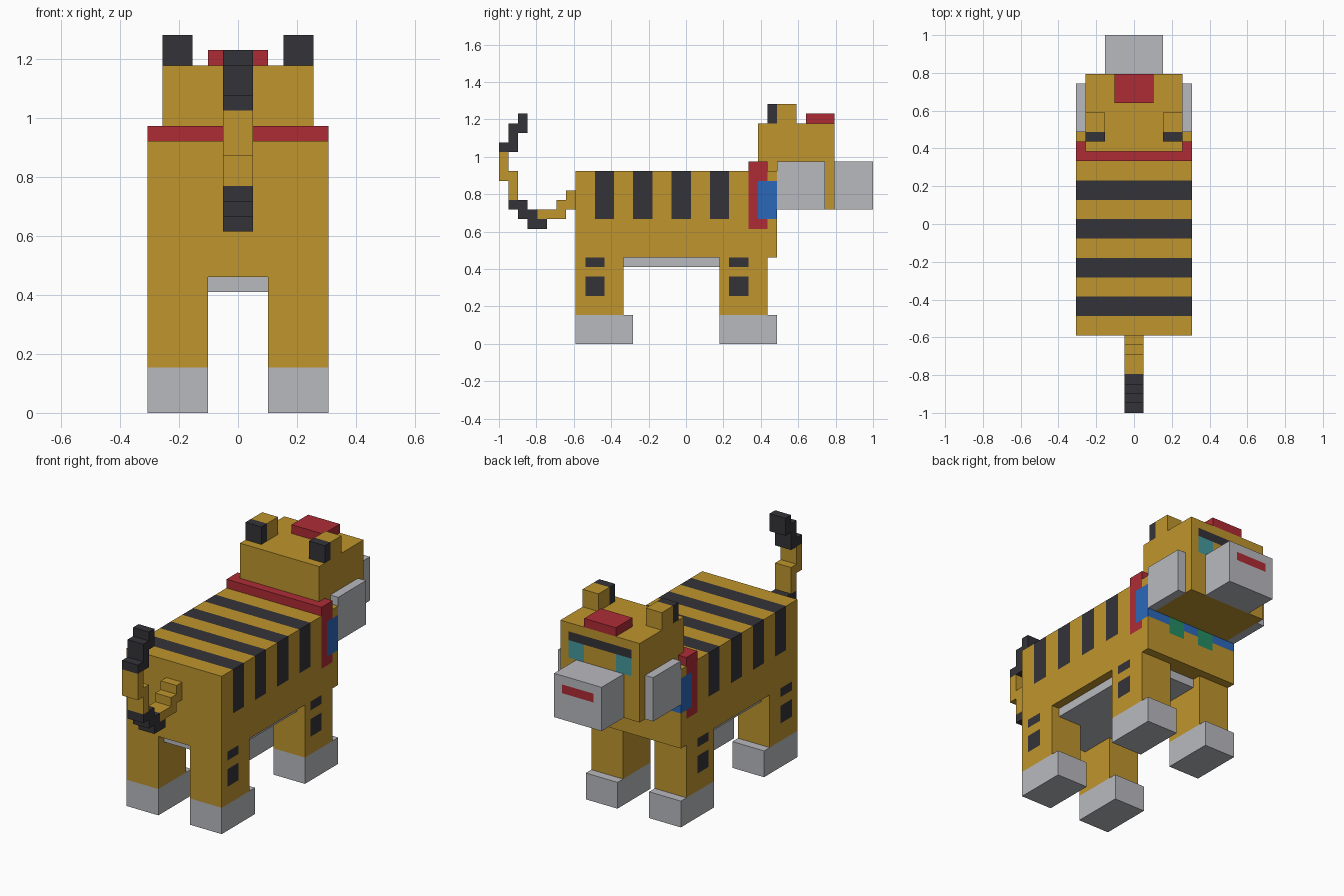
import bpy
import bmesh
from mathutils import Vector

cube = bpy.data.objects.get("Cube")
if cube:
    bpy.data.objects.remove(cube, do_unlink=True)

U = 2 / 39  # one block of the grid; y counts from the tail end


def linear(c):
    c /= 255
    return c / 12.92 if c <= 0.04045 else ((c + 0.055) / 1.055) ** 2.4


def material(name, *rgb):
    mat = bpy.data.materials.new(name)
    mat.use_nodes = True
    color = [linear(c) for c in rgb] + [1]
    mat.diffuse_color = color
    bsdf = next(n for n in mat.node_tree.nodes if n.type == 'BSDF_PRINCIPLED')
    bsdf.inputs["Base Color"].default_value = color
    bsdf.inputs["Roughness"].default_value = 0.9
    return mat


GOLD = material("golden_fur", 191, 149, 45)
DARK = material("charcoal", 52, 51, 57)
GREY = material("pale_grey", 185, 186, 191)
RED = material("red", 174, 44, 53)
BLUE = material("blue", 43, 104, 185)
TEAL = material("teal", 70, 154, 159)
GREEN = material("green", 36, 140, 100)


def box(name, x, y, z, mats, cuts=((), (), ()), rule=None):
    """Block between grid limits, sliced at the cuts and painted by the rule."""
    bm = bmesh.new()
    bmesh.ops.create_cube(bm, size=1)
    lims = (x, y, z)
    for v in bm.verts:
        v.co = Vector([lims[i][0] if v.co[i] < 0 else lims[i][1] for i in range(3)])
    for axis in range(3):
        normal = Vector([float(i == axis) for i in range(3)])
        for c in cuts[axis]:
            geom = bm.verts[:] + bm.edges[:] + bm.faces[:]
            bmesh.ops.bisect_plane(bm, geom=geom, plane_co=normal * c, plane_no=normal)
    if rule:
        bm.normal_update()
        for f in bm.faces:
            f.material_index = mats.index(rule(f.calc_center_median(), f.normal))
    for v in bm.verts:
        v.co = Vector((v.co.x, v.co.y - 19.5, v.co.z)) * U
    mesh = bpy.data.meshes.new(name)
    bm.to_mesh(mesh)
    bm.free()
    for m in mats:
        mesh.materials.append(m)
    obj = bpy.data.objects.new(name, mesh)
    bpy.context.collection.objects.link(obj)
    return obj


def side(s, a, b):
    return tuple(sorted((s * a, s * b)))


# Body with stripes, collar sides, scarf and chest patches
STRIPES = (10, 14, 18, 22)


def paint_body(c, n):
    if n.y > 0.5:
        if 12 < c.z < 16 and 1 < abs(c.x) < 3:
            return GREEN
        return BLUE if 13 < c.z < 17 else GOLD
    if n.y < -0.5 or n.z < -0.5:
        return GOLD
    if abs(n.x) > 0.5 and c.y > 27 and 13 < c.z < 17:
        return BLUE
    if 26 < c.y < 28 and c.z > 12:
        return RED
    if c.z > 13 and any(s < c.y < s + 2 for s in STRIPES):
        return DARK
    return GOLD


stripe_cuts = [s + d for s in STRIPES for d in (0, 2)]
box("body", (-6, 6), (8, 29), (9, 18), [GOLD, DARK, RED, BLUE, GREEN],
    ((-3, -1, 1, 3), stripe_cuts + [26, 27, 28], (12, 13, 16, 17)), paint_body)
box("belly", (-5, 5), (9, 27), (8, 9), [GREY])
box("collar", (-6, 6), (26, 28), (18, 19), [RED])


# Head with eyes and brow
def paint_head(c, n):
    if n.y > 0.5 and abs(c.x) < 4:
        if 21 < c.z < 22:
            return DARK
        if 19 < c.z < 21 and abs(c.x) > 2:
            return TEAL
    return GOLD


box("head", (-5, 5), (27, 35), (14, 23), [GOLD, DARK, TEAL],
    ((-4, -2, 2, 4), (), (19, 21, 22)), paint_head)
box("forehead_tuft", (-2, 2), (32, 35), (23, 24), [RED])


# Snout with mouth
def paint_snout(c, n):
    return RED if n.y > 0.5 and abs(c.x) < 2 and 17 < c.z < 18 else GREY


box("snout", (-3, 3), (35, 39), (14, 19), [GREY, RED],
    ((-2, 2), (), (17, 18)), paint_snout)

# Ears, cheeks and legs on both sides
for s, label in ((1, "left"), (-1, "right")):
    box(label + "_ear", side(s, 3, 5), (28, 31), (23, 25), [GOLD, DARK],
        ((), (29,), ()), lambda c, n: DARK if c.y < 29 else GOLD)
    box(label + "_cheek", side(s, 5, 6), (29, 34), (14, 19), [GREY])

    for leg, y in (("hind", 8), ("fore", 23)):
        def paint_leg(c, n):
            spot = y + 1 < c.y < y + 3 and (5 < c.z < 7 or c.z > 8)
            return DARK if n.x * s > 0.5 and spot else GOLD

        name = label + "_" + leg
        box(name + "_leg", side(s, 2, 6), (y, y + 5), (3, 9), [GOLD, DARK],
            ((), (y + 1, y + 3), (5, 7, 8)), paint_leg)
        box(name + "_paw", side(s, 2, 6), (y, y + 6), (0, 3), [GREY])

# Curled tail, from the body to the tip
TAIL = (
    (7, 8, 14, 16, GOLD), (6, 7, 13, 15, GOLD), (4, 6, 13, 14, GOLD),
    (3, 5, 12, 13, DARK), (2, 4, 13, 14, DARK), (1, 3, 14, 15, DARK),
    (1, 2, 15, 18, GOLD), (0, 1, 17, 20, GOLD),
    (0, 2, 20, 21, DARK), (1, 2, 21, 23, DARK), (2, 3, 22, 24, DARK),
)
for i, (y0, y1, z0, z1, mat) in enumerate(TAIL):
    box(f"tail_segment_{i + 1}", (-1, 1), (y0, y1), (z0, z1), [mat])
